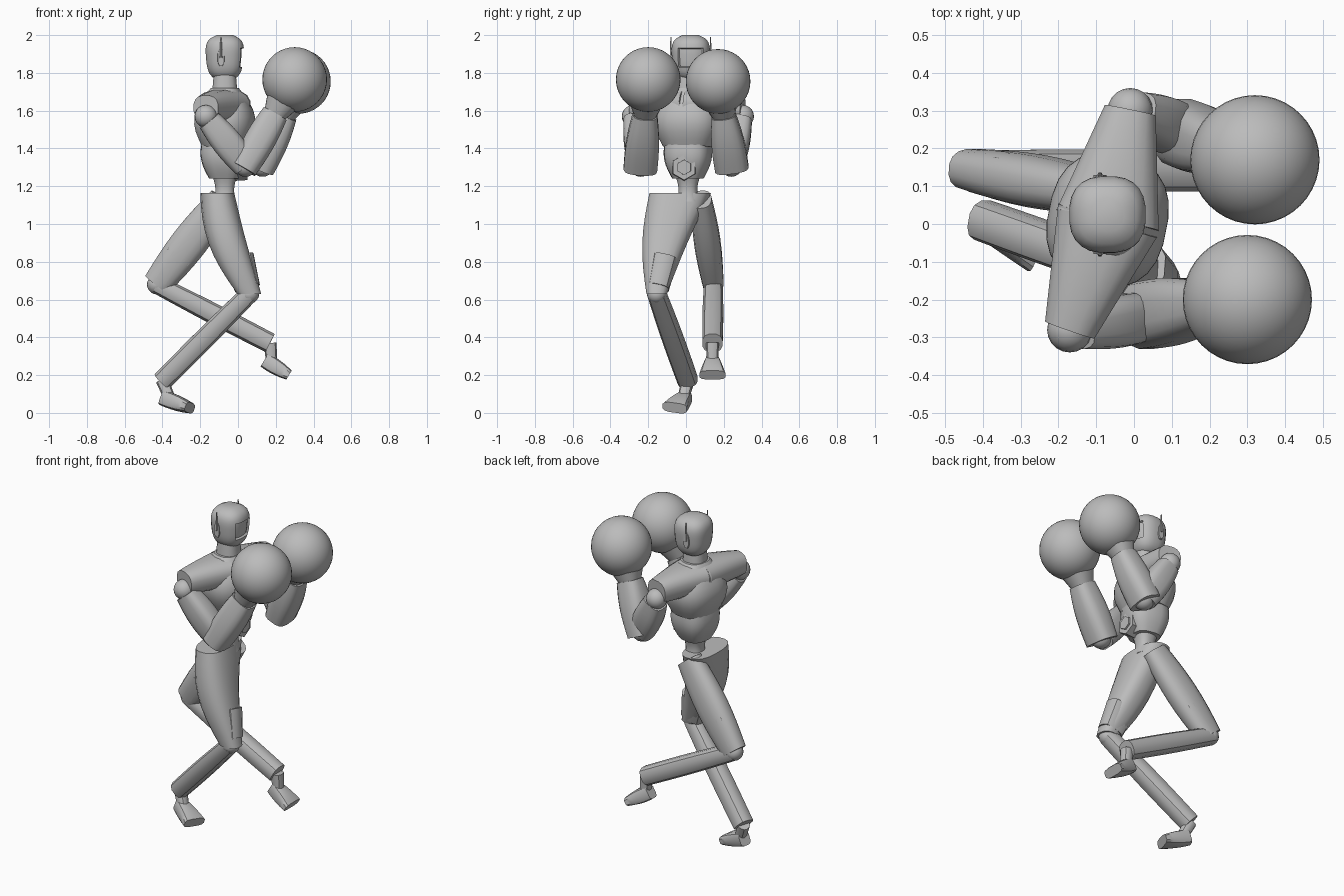
import bpy, bmesh, math
from mathutils import Vector

default_cube = bpy.data.objects.get("Cube")
if default_cube:
    bpy.data.objects.remove(default_cube, do_unlink=True)

grey = bpy.data.materials.new("plain_grey")
grey.use_nodes = True
grey.diffuse_color = (.5, .5, .5, 1)
grey.node_tree.nodes["Principled BSDF"].inputs["Base Color"].default_value = grey.diffuse_color

UP = Vector((0, 0, 1))
SIDE = Vector((0, 1, 0))
FORWARD = Vector((1, 0, 0))
TORSO_SIDE = (SIDE + FORWARD * .2).normalized()
TORSO_FORWARD = (FORWARD - SIDE * .2).normalized()


def finish(name, bm):
    """Turn a bmesh into a smooth shaded grey object."""
    bmesh.ops.recalc_face_normals(bm, faces=bm.faces)
    mesh = bpy.data.meshes.new(name)
    bm.to_mesh(mesh)
    bm.free()
    mesh.materials.append(grey)
    obj = bpy.data.objects.new(name, mesh)
    bpy.context.collection.objects.link(obj)
    bpy.ops.object.select_all(action='DESELECT')
    bpy.context.view_layer.objects.active = obj
    obj.select_set(True)
    bpy.ops.object.shade_smooth_by_angle(angle=math.radians(35))


def blend(pair, t):
    return pair[0] + (pair[1] - pair[0]) * t


def signed_power(value, exponent):
    return math.copysign(abs(value) ** exponent, value)


def limb_mesh(start, end, radius, swell=0, flat=(1, 1), power=2.5, sides=16, steps=8,
              hint=SIDE, level=False, bow=Vector(), dome=False):
    """Sweep a rounded section from start to end; flat is its depth to width ratio."""
    bm = bmesh.new()
    loops = []
    for step in range(steps + 1):
        t = step / steps
        arch = math.sin(math.pi * t)
        centre = start.lerp(end, t) + bow * arch
        along = UP if level else (end - start).normalized()
        across = (hint - along * hint.dot(along)).normalized()
        width = blend(radius, t) + swell * arch
        if dome:
            width *= max(.4, (1 - abs(t + t - 1) ** 3) ** (1 / 3))
        depth = along.cross(across) * width * blend(flat, t)
        loop = []
        for k in range(sides):
            angle = math.tau * (k + .5) / sides
            u = signed_power(math.cos(angle), 2 / power)
            v = signed_power(math.sin(angle), 2 / power)
            loop.append(bm.verts.new(centre + across * width * u + depth * v))
        loops.append(loop)
    for low, high in zip(loops, loops[1:]):
        for k in range(sides):
            bm.faces.new((low[k - 1], low[k], high[k], high[k - 1]))
    bm.faces.new(loops[0])
    bm.faces.new(loops[-1])
    bmesh.ops.recalc_face_normals(bm, faces=bm.faces)
    return bm


def limb(name, start, end, radius, **options):
    finish(name, limb_mesh(start, end, radius, **options))


def ball(name, centre, radius, segments=20):
    bm = bmesh.new()
    bmesh.ops.create_uvsphere(bm, u_segments=segments, v_segments=segments // 2, radius=radius)
    bmesh.ops.translate(bm, vec=centre, verts=bm.verts)
    finish(name, bm)


# Landmarks on the spine
waist = Vector((-.07, .01, 1.24))
chest_base = waist + UP * .17
collar = waist + UP * .48
chin = waist + UP * .52
crown = chin + UP * .24
skull = chin.lerp(crown, .5) + SIDE * .015

# Head with a recessed visor
head = limb_mesh(chin + SIDE * .015, crown + SIDE * .015, (.09, .11), sides=24, steps=14,
                 level=True, dome=True)
visor = [f for f in head.faces
         if f.normal.x > .75 and abs(f.calc_center_median().z - skull.z) < .06]
bmesh.ops.inset_region(head, faces=visor, thickness=.004, depth=-.012)
finish("head", head)
limb("neck", collar - UP * .05, chin + UP * .03, (.07, .06), level=True)

# Ear pods with thin antennas
for label, out in (("right", -SIDE), ("left", SIDE)):
    ear = skull + out * .105 - FORWARD * .02
    limb(label + "_ear_pod", ear - out * .03, ear, (.05, .045), flat=(.4, .4),
         sides=8, steps=1, hint=UP)
    limb(label + "_antenna", ear, ear + UP * .11, (.007, .003), sides=6, steps=1)

# Torso: chest, abdomen, belly hexagon and waist
limb("chest", chest_base, collar, (.13, .08), swell=.07, flat=(.9, .9), sides=24,
     hint=TORSO_SIDE, level=True)
limb("abdomen", waist, chest_base + UP * .02, (.08, .12), swell=.02, power=3,
     hint=TORSO_SIDE, level=True)
belly = waist + UP * .06 - SIDE * .02
for label, reach, size in (("plate", .12, .075), ("stud", .13, .045)):
    limb("belly_" + label, belly, belly + FORWARD * reach, (size, size * .9),
         power=2, sides=6, steps=2)
limb("waist", waist - UP * .12, waist + UP * .01, (.06, .065), swell=-.012, level=True)

# Arms: sleeve, shoulder, upper arm, elbow, forearm, cuff and round glove
arms = {
    "right": ((-.17, -.28, 1.57), (.04, -.24, 1.31), (.3, -.2, 1.765)),
    "left": ((-.01, .3, 1.57), (.13, .24, 1.31), (.32, .17, 1.755)),
}
for label, points in arms.items():
    shoulder, elbow, fist = map(Vector, points)
    wrist = elbow.lerp(fist, .6)
    limb(label + "_sleeve", collar - UP * .09, shoulder + UP * .045, (.14, .07),
         flat=(.6, .95), hint=TORSO_FORWARD)
    ball(label + "_shoulder", shoulder, .06)
    limb(label + "_upper_arm", shoulder.lerp(elbow, .08), elbow, (.055, .06), swell=.012,
         flat=(1.15, 1.15), power=3.2)
    ball(label + "_elbow", elbow, .06)
    limb(label + "_forearm", elbow.lerp(fist, -.04), wrist, (.09, .064), swell=.01,
         flat=(.8, 1.1), power=3)
    limb(label + "_cuff", wrist, elbow.lerp(fist, .8), (.062, .1))
    ball(label + "_glove", fist, .171, segments=40)

# Legs: knee, knee guard, shin, ankle and foot
right_hip = Vector((-.11, -.03, 1.165))
left_hip = Vector((-.08, .08, 1.13))
right_knee = Vector((.06, -.155, .63))
left_knee = Vector((-.43, .145, .68))
legs = {
    "right": (right_hip, right_knee, (-.4, .01, .17), (-.4, 0, .08), (-.255, -.06, .027)),
    "left": (left_hip, left_knee, (.17, .14, .37), (.14, .14, .28), (.27, .14, .2)),
}
for label, points in legs.items():
    hip, knee, ankle, heel, toe = map(Vector, points)
    ball(label + "_knee", knee, .052)
    limb(label + "_knee_guard", knee.lerp(hip, .06), knee.lerp(hip, .35), (.058, .067),
         flat=(1.2, 1.3), power=3, sides=12)
    limb(label + "_shin", knee, ankle, (.05, .055), swell=.004, sides=12)
    limb(label + "_ankle", ankle, heel.lerp(toe, .3), (.035, .03), sides=12, steps=2)
    limb(label + "_foot", heel, toe, (.034, .07), flat=(1.2, .4), power=3.5, sides=12)

# Thighs, the right one widening into the pelvis
limb("pelvis_and_right_thigh", right_hip, right_knee, (.165, .055), swell=.01,
     flat=(.55, 1.15), sides=20, level=True, bow=Vector((-.03, -.02, 0)))
limb("left_thigh", left_hip, left_knee, (.055, .055), swell=.015, flat=(1.4, 1.4))
